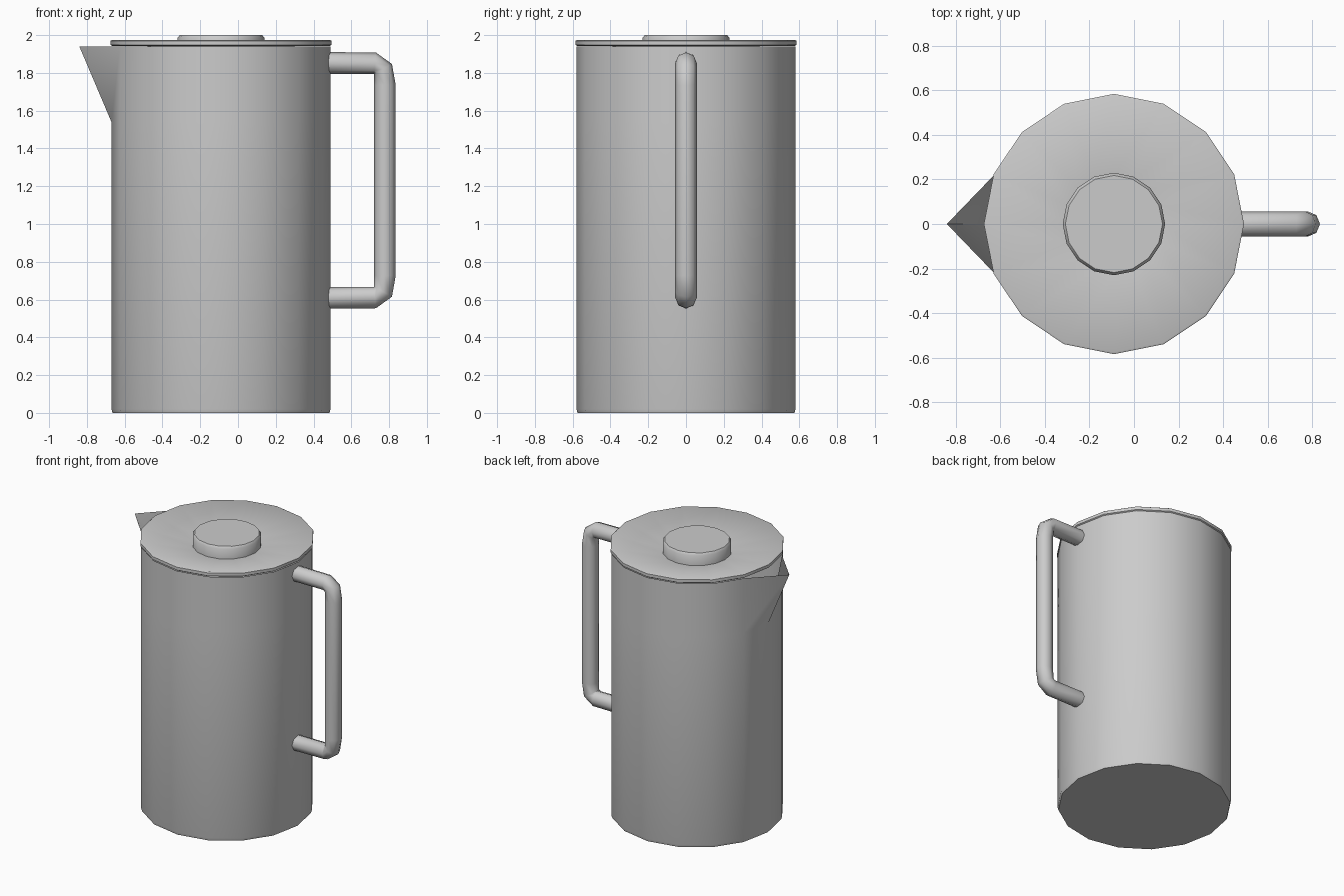
import bpy, bmesh
from math import sin, cos, pi

if "Cube" in bpy.data.objects:
    bpy.data.objects.remove(bpy.data.objects["Cube"])

CX, N, R = -0.09, 16, 0.58


def finish(name, bm, angle=50):
    bmesh.ops.recalc_face_normals(bm, faces=bm.faces)
    me = bpy.data.meshes.new(name)
    bm.to_mesh(me)
    bm.free()
    ob = bpy.data.objects.new(name, me)
    bpy.context.collection.objects.link(ob)
    bpy.ops.object.select_all(action='DESELECT')
    ob.select_set(True)
    bpy.context.view_layer.objects.active = ob
    bpy.ops.object.shade_smooth_by_angle(angle=angle * pi / 180)
    return ob


def bridge(bm, rings):
    for a, b in zip(rings, rings[1:]):
        for i in range(len(a)):
            j = (i + 1) % len(a)
            bm.faces.new((a[i], a[j], b[j], b[i]))


def lathe(profile, cap_start=False, cap_end=False):
    bm = bmesh.new()
    rings = [[bm.verts.new((CX + r * cos(2 * pi * i / N), r * sin(2 * pi * i / N), z))
              for i in range(N)] for r, z in profile]
    bridge(bm, rings)
    if cap_start:
        bm.faces.new(rings[0])
    if cap_end:
        bm.faces.new(rings[-1])
    return bm, rings


# body, open at the top, with one rim vertex pulled out into the spout
bm, rings = lathe([(R - 0.006, 0), (R, 0.02), (R, 1.54), (R, 1.94)], cap_start=True)
rings[-1][N // 2].co.x = -0.84
finish("jug_body", bm)

# lid with a thin rim and a dished top
bm, _ = lathe([(R - 0.005, 1.942), (R + 0.004, 1.948), (R + 0.004, 1.97),
               (R - 0.004, 1.975), (0.22, 1.91)], cap_end=True)
finish("lid", bm)

# knob
bm, _ = lathe([(0.23, 1.90), (0.23, 1.985), (0.218, 2.0)], cap_end=True)
finish("lid_knob", bm)

# handle: rings given by outer and inner points in the xz plane, mirrored in z
half = [((0.475, 1.91), (0.475, 1.795)), ((0.73, 1.908), (0.72, 1.795)),
        ((0.815, 1.847), (0.72, 1.793)), ((0.835, 1.735), (0.72, 1.735))]
MID = 1.231
path = half + [tuple((x, 2 * MID - z) for x, z in pair) for pair in reversed(half)]
bm = bmesh.new()
rings = []
for (ox, oz), (ix, iz) in path:
    ring = []
    for k in range(8):
        a = 2 * pi * k / 8
        t = (1 + cos(a)) / 2
        ring.append(bm.verts.new((ix + (ox - ix) * t, 0.057 * sin(a), iz + (oz - iz) * t)))
    rings.append(ring)
bridge(bm, rings)
bm.faces.new(rings[0])
bm.faces.new(rings[-1])
finish("handle", bm)
